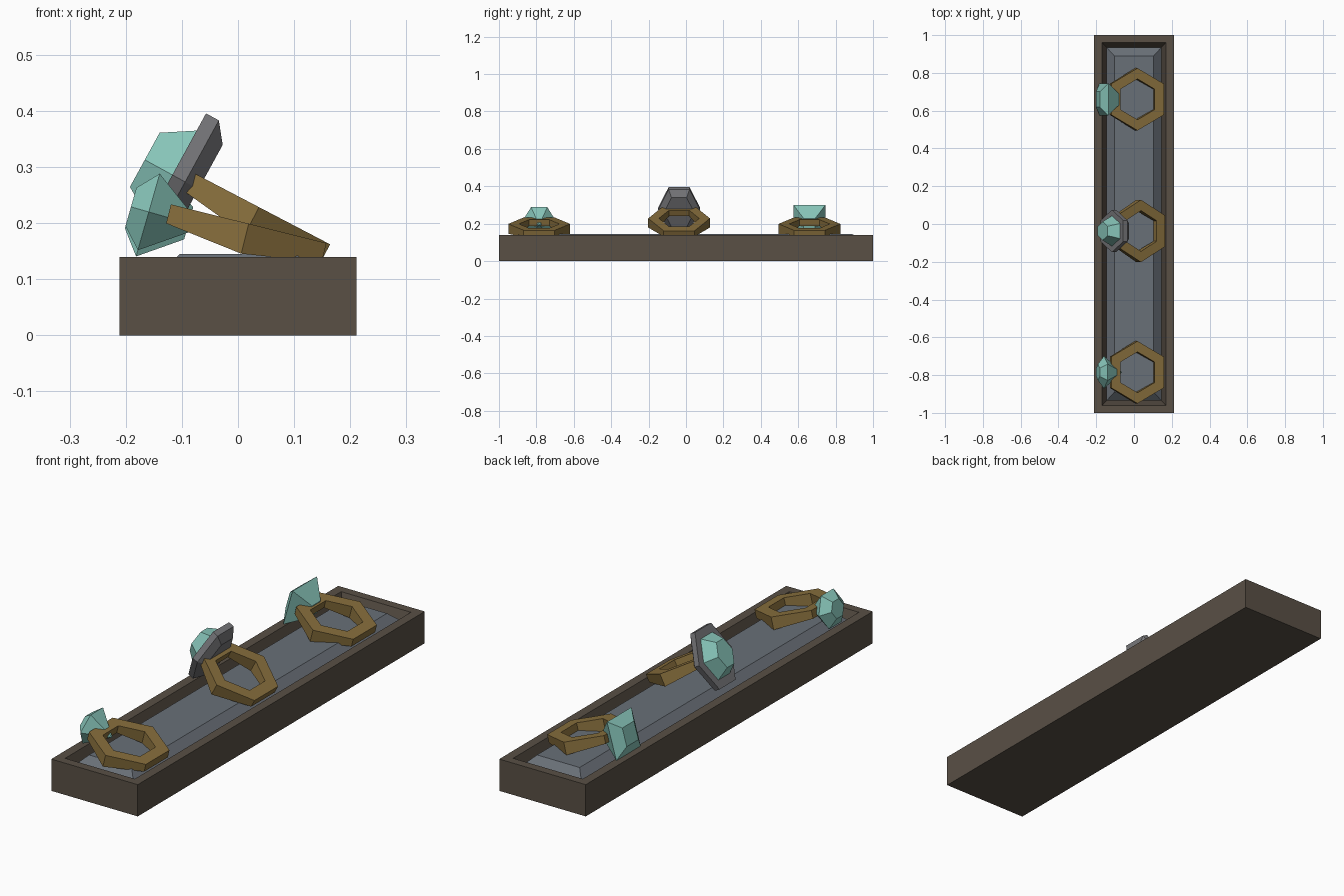
import bpy, bmesh
from math import sin, cos, radians
from mathutils import Vector

if "Cube" in bpy.data.objects:
    bpy.data.objects.remove(bpy.data.objects["Cube"])


def material(name, rgb):
    m = bpy.data.materials.new(name)
    m.diffuse_color = (*rgb, 1)
    m.use_nodes = True
    m.node_tree.nodes["Principled BSDF"].inputs["Base Color"].default_value = m.diffuse_color
    return m


WOOD = material("dark_wood", (0.10, 0.08, 0.06))
CLOTH = material("grey_cloth", (0.14, 0.16, 0.185))
GOLD = material("old_gold", (0.24, 0.155, 0.045))
GEM = material("teal_gem", (0.24, 0.55, 0.48))
STEEL = material("steel", (0.18, 0.18, 0.19))


def loft(name, rings, mat, closed=False):
    """Skin a series of equal-count loops; cap the ends or join them up."""
    bm = bmesh.new()
    loops = [[bm.verts.new(p) for p in r] for r in rings]
    pairs = list(zip(loops, loops[1:]))
    if closed:
        pairs.append((loops[-1], loops[0]))
    n = len(loops[0])
    for a, b in pairs:
        for i in range(n):
            j = (i + 1) % n
            bm.faces.new((a[i], a[j], b[j], b[i]))
    if not closed:
        bm.faces.new(loops[0])
        bm.faces.new(loops[-1])
    bmesh.ops.remove_doubles(bm, verts=bm.verts, dist=1e-5)
    bmesh.ops.recalc_face_normals(bm, faces=bm.faces)
    me = bpy.data.meshes.new(name)
    bm.to_mesh(me)
    bm.free()
    me.materials.append(mat)
    ob = bpy.data.objects.new(name, me)
    bpy.context.collection.objects.link(ob)
    return ob


def rect(x, y, z):
    return [(-x, -y, z), (x, -y, z), (x, y, z), (-x, y, z)]


HEX = [(cos(radians(a)), sin(radians(a)) / cos(radians(30))) for a in range(0, 360, 60)]
SQUARE = [(1, 1), (-1, 1), (-1, -1), (1, -1)]


def stone(name, origin, tilt, shape, half, levels, mat):
    """Facets stacked along an axis facing -x, raised by tilt degrees.
    levels: (distance outwards, scale); half: half sizes across y and up."""
    t = radians(tilt)
    axis, up = Vector((-cos(t), 0, sin(t))), Vector((sin(t), 0, cos(t)))
    side = Vector((0, 1, 0))
    rings = [[Vector(origin) + axis * d + side * (u * half[0] * s) + up * (v * half[1] * s)
              for u, v in shape] for d, s in levels]
    return loft(name, rings, mat)


def band(name, centre, tilt, outer=0.165, inner=0.108):
    """Hexagonal ring, thicker at its two side corners."""
    t = radians(tilt)
    ex, n = Vector((cos(t), 0, -sin(t))), Vector((sin(t), 0, cos(t)))

    def loop(r, bottom):
        out = []
        for k in range(6):
            a = radians(90 + 60 * k)
            depth = (0.055 if k % 3 == 0 else 0.035) if bottom else 0
            out.append(Vector(centre) + ex * (r * cos(a))
                       + Vector((0, r * sin(a), 0)) - n * depth)
        return out
    return loft(name, [loop(outer, 0), loop(outer, 1), loop(inner, 1), loop(inner, 0)],
                GOLD, closed=True)


# Tray with sloping inner walls, and the padded cushion inside it
loft("tray", [rect(0.211, 1, 0), rect(0.211, 1, 0.14), rect(0.17, 0.962, 0.14),
              rect(0.145, 0.935, 0.06)], WOOD)
loft("cushion", [rect(0.145, 0.935, 0.05), rect(0.145, 0.935, 0.105),
                 rect(0.104, 0.89, 0.145)], CLOTH)

# Two end rings lying low, centre ring raised more steeply
Y_FAR, Y_MID, Y_NEAR = 0.66, -0.037, -0.785
band("far_ring_band", (0.019, Y_FAR, 0.199), 14)
band("near_ring_band", (0.019, Y_NEAR, 0.199), 14)
band("middle_ring_band", (0.0375, Y_MID, 0.2285), 27.6)

# Step-cut square stone and pointed six-sided stone
stone("far_ring_gem", (-0.159, Y_FAR, 0.22), 16, SQUARE, (0.085, 0.0825),
      [(0.033, 0.48), (0, 1), (-0.074, 0.36)], GEM)
stone("near_ring_gem", (-0.159, Y_NEAR, 0.22), 16, HEX, (0.0875 * 0.99, 0.071),
      [(0.033, 0.5), (0, 1), (-0.1, 0.0)], GEM)

# Middle ring: tapered metal mount with a large stone on it
stone("middle_ring_mount", (-0.117, Y_MID, 0.286), 28.7, HEX, (0.112, 0.125 * 1.0),
      [(0, 1), (-0.026, 1), (-0.053, 0.72)], STEEL)
stone("middle_ring_gem", (-0.117, Y_MID, 0.286), 28.7, HEX, (0.112, 0.125),
      [(0.056, 0.44), (0, 0.72), (-0.01, 0.7)], GEM)
